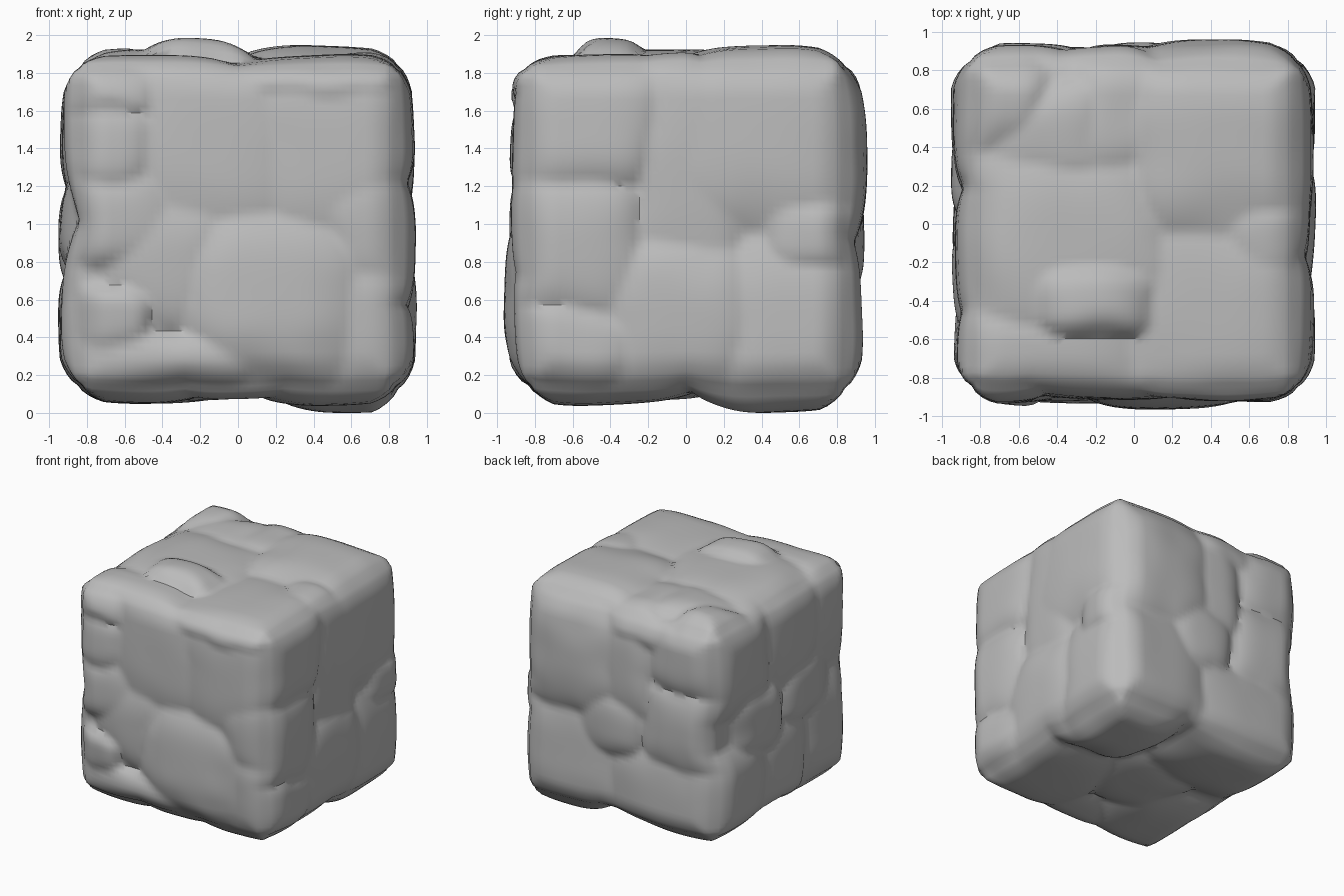
import bpy
import bmesh
import random
from mathutils import Vector, noise

random.seed(4)
default = bpy.data.objects.get("Cube")
if default:
    bpy.data.objects.remove(default, do_unlink=True)

# Stones on each side: across, up, half width, half height, thickness (up is from the block centre)
front = [(-.65, .72, .2, .13, .08), (-.65, .42, .2, .22, .09), (-.62, .05, .25, .22, .09),
         (-.65, -.5, .18, .16, .1), (-.15, .45, .42, .48, .07), (.5, .4, .42, .45, .08),
         (.2, -.35, .42, .4, .12), (.72, -.05, .25, .3, .08), (.7, -.5, .22, .3, .07),
         (-.35, -.7, .45, .13, .09), (-.35, -.2, .3, .3, .08), (.4, .77, .38, .1, .09)]
right = [(-.55, .53, .36, .34, .09), (-.6, -.13, .34, .33, .1), (-.6, -.6, .34, .18, .09),
         (.4, .5, .48, .48, .09), (-.05, -.5, .38, .35, .1), (.55, -.5, .36, .38, .1),
         (.65, -.05, .22, .18, .1), (0, .3, .25, .6, .07)]
back = [(.42, .35, .42, .42, .12), (-.62, .6, .3, .3, .09), (-.05, .4, .25, .4, .09),
        (.5, -.45, .46, .42, .09), (.1, -.1, .28, .26, .1), (-.55, -.02, .32, .32, .1),
        (-.4, -.6, .48, .34, .08), (-.2, .75, .28, .15, .08)]
left = [(.55, .5, .36, .36, .1), (-.15, .5, .34, .36, .09), (-.65, .5, .26, .38, .08),
        (.3, -.05, .28, .26, .11), (-.3, 0, .28, .24, .1), (-.6, -.42, .32, .36, .09),
        (.55, -.55, .36, .34, .11), (0, -.5, .3, .34, .1)]
top = [(-.32, -.1, .44, .46, .09), (.48, .42, .44, .46, .11), (-.68, .63, .2, .2, .09),
       (-.4, .45, .26, .24, .08), (-.05, .6, .24, .3, .07), (.4, -.45, .42, .4, .06),
       (.7, -.12, .2, .18, .07), (-.5, -.7, .4, .22, .06), (-.22, -.4, .28, .18, .15)]
bottom = [(.58, .5, .36, .4, .15), (-.45, .5, .44, .38, .1), (.5, -.4, .4, .44, .11),
          (-.1, -.1, .34, .3, .08), (-.55, -.5, .38, .38, .1), (0, -.7, .3, .22, .08)]


# Give every stone a slight tilt
def prepare(stones):
    return [(s, random.uniform(-.02, .02), random.uniform(-.02, .02)) for s in stones]


SIDES = {(1, -1): prepare(front), (0, 1): prepare(right), (1, 1): prepare(back),
         (0, -1): prepare(left), (2, 1): prepare(top), (2, -1): prepare(bottom)}


def relief(side, u, v):
    """Height of the rounded stones above the crevices."""
    best = 0
    for (cu, cv, a, b, height), tilt_u, tilt_v in SIDES[side]:
        du, dv = (u - cu) / a, (v - cv) / b
        d = (abs(du) ** 3 + abs(dv) ** 3) ** (1 / 3) / 1.25
        if d < 1:
            best = max(best, (height + tilt_u * du + tilt_v * dv) * (1 - d ** 3))
    return best


# Block with narrow softened edges
CORE, ROUND = .84, .07
bm = bmesh.new()
bmesh.ops.create_cube(bm, size=2)
bmesh.ops.subdivide_edges(bm, edges=bm.edges[:], cuts=47, use_grid_fill=True)
for vert in bm.verts:
    p = vert.co * CORE
    inner = Vector([max(ROUND - CORE, min(CORE - ROUND, c)) for c in p])
    body = inner + (p - inner).normalized() * ROUND
    # Uneven outlines for the stones
    q = p + noise.noise_vector(p * 3) * .06
    for axis in range(3):
        weight = max(0, (abs(vert.co[axis]) - .75) / .25)
        if weight:
            sign = 1 if p[axis] > 0 else -1
            others = [i for i in range(3) if i != axis]
            # Stones thin out towards the edges of the block
            margin = 1 - max(abs(vert.co[i]) for i in others)
            weight *= min(1, .4 + margin * 4)
            body[axis] += sign * weight * relief((axis, sign), *[q[i] for i in others])
    vert.co = body

# Stand the block on the ground
low = min(v.co.z for v in bm.verts)
bmesh.ops.translate(bm, verts=bm.verts, vec=(0, 0, -low))

mesh = bpy.data.meshes.new("stone_block")
bm.to_mesh(mesh)
bm.free()
block = bpy.data.objects.new("stone_block", mesh)
bpy.context.collection.objects.link(block)

# Plain grey stone
grey = bpy.data.materials.new("grey stone")
grey.use_nodes = True
colour = (.5, .5, .5, 1)
grey.diffuse_color = colour
grey.node_tree.nodes["Principled BSDF"].inputs["Base Color"].default_value = colour
mesh.materials.append(grey)

bpy.context.view_layer.objects.active = block
block.select_set(True)
bpy.ops.object.shade_smooth_by_angle(angle=.7)
